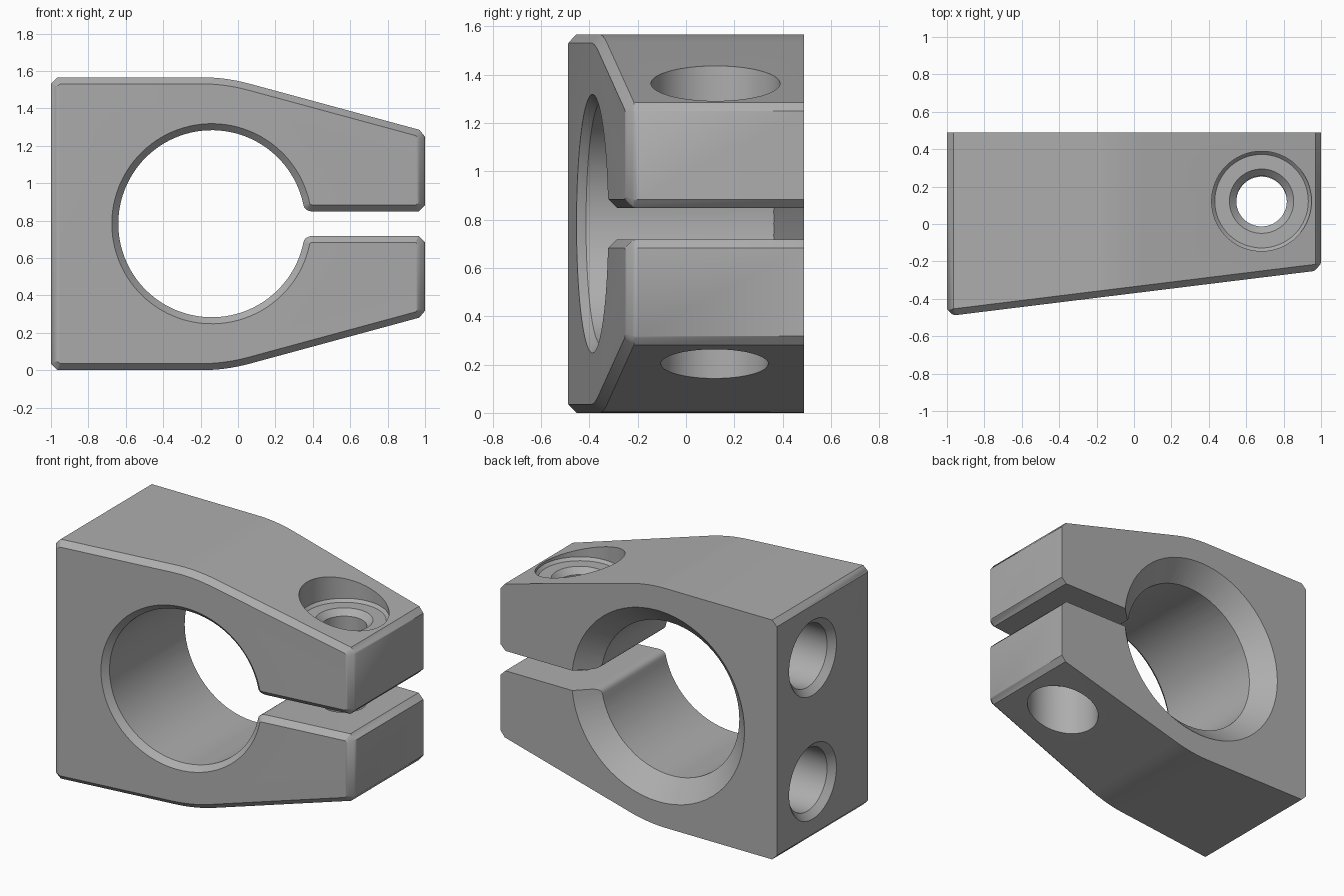
import bpy, bmesh
from math import sin, cos, pi, radians
from mathutils import Matrix, Vector

if "Cube" in bpy.data.objects:
    bpy.data.objects.remove(bpy.data.objects["Cube"], do_unlink=True)

CZ = 0.783            # mid height
BX, BR = -0.14, 0.50  # bore centre and radius
BACK = 0.488

grey = bpy.data.materials.new("machined grey")
grey.use_nodes = True
grey.diffuse_color = (0.42, 0.42, 0.42, 1)
grey.node_tree.nodes["Principled BSDF"].inputs["Base Color"].default_value = grey.diffuse_color


def link(name, bm):
    bmesh.ops.recalc_face_normals(bm, faces=bm.faces)
    mesh = bpy.data.meshes.new(name)
    bm.to_mesh(mesh)
    bm.free()
    obj = bpy.data.objects.new(name, mesh)
    mesh.materials.append(grey)
    bpy.context.collection.objects.link(obj)
    return obj


def curve(a, b, c, n):
    """Points of a quadratic curve from a to c, pulled towards b."""
    a, b, c = Vector(a), Vector(b), Vector(c)
    return [tuple(a * (1 - t) ** 2 + b * 2 * t * (1 - t) + c * t * t)
            for t in (i / n for i in range(n + 1))]


# Clamp outline: upper half from the bore, along the slot and round the outside
start, end, steps = pi, radians(11.5), 48
half = []
for i in range(steps):
    a = start + (end - start) * i / steps
    half.append((BX + BR * cos(a), BR * sin(a)))
half += curve((BX + BR * cos(end), BR * sin(end)), (0.357, 0.065), (0.405, 0.065), 5)
half += [(0.965, 0.065), (1, 0.10), (1, 0.465), (0.97, 0.502)]
half += curve((0.06, 0.749), (-0.067, CZ), (-0.20, CZ), 8)
half += [(-0.965, CZ), (-1, CZ - 0.035)]
outline = half + [(x, -z) for x, z in reversed(half[1:])]

# Clamp body with a slanted front
bm = bmesh.new()
front = [bm.verts.new((x, -0.493 + (x + 1) * 0.123, z + CZ)) for x, z in outline]
back = [bm.verts.new((x, BACK, z + CZ)) for x, z in outline]
front_face = bm.faces.new(front)
bm.faces.new(back[::-1])
for i in range(len(front)):
    j = (i + 1) % len(front)
    bm.faces.new((front[i], back[i], back[j], front[j]))
bmesh.ops.recalc_face_normals(bm, faces=bm.faces)

# Chamfer round the front, softened at the upright ends
bmesh.ops.bevel(bm, geom=list(front_face.edges), offset=0.035, segments=1,
                affect='EDGES', clamp_overlap=False)
upright = []
for e in bm.edges:
    p, q = (v.co for v in e.verts)
    if abs(p.z - q.z) > 0.2 and abs(p.x - q.x) < 0.01 and abs(p.x) > 0.9 and p.y < 0.3:
        upright.append(e)
bmesh.ops.bevel(bm, geom=upright, offset=0.012, segments=3, profile=0.5,
                affect='EDGES', clamp_overlap=False)
body = link("clamp_body", bm)


def cut(name, profile, place, axis='Z'):
    """Cut a turned shape, given as (radius, height) steps, out of the body."""
    bm = bmesh.new()
    n = 64
    rings = [[bm.verts.new((r * cos(2 * pi * k / n), r * sin(2 * pi * k / n), h))
              for k in range(n)] for r, h in profile]
    for low, high in zip(rings, rings[1:]):
        for k in range(n):
            m = (k + 1) % n
            bm.faces.new((low[k], low[m], high[m], high[k]))
    bm.faces.new(rings[0][::-1])
    bm.faces.new(rings[-1])
    turn = {'Z': Matrix(), 'X': Matrix.Rotation(pi / 2, 4, 'Y'),
            'Y': Matrix.Rotation(-pi / 2, 4, 'X')}[axis]
    bm.transform(Matrix.Translation(place) @ turn)
    cutter = link(name, bm)
    cutter.hide_render = True
    mod = body.modifiers.new(name, 'BOOLEAN')
    mod.operation = 'DIFFERENCE'
    mod.solver = 'EXACT'
    mod.object = cutter
    bpy.ops.object.modifier_apply(modifier=name)
    bpy.data.objects.remove(cutter, do_unlink=True)


bpy.context.view_layer.objects.active = body
body.select_set(True)

# Wide countersink at the back of the bore
cut("bore_countersink", [(BR - 0.02, -0.145), (BR + 0.145, 0.02)], (BX, BACK, CZ), 'Y')
# Screw hole: head recess, countersunk shank hole
cut("screw_recess", [(0.135, 0.77), (0.135, 1.22), (0.172, 1.257), (0.25, 1.257),
                     (0.267, 1.275), (0.267, 1.7)], (0.682, 0.122, 0))
# Lower jaw: wide hole from below, narrow hole above
cut("nut_recess", [(0.222, -0.1), (0.222, 0.5), (0.135, 0.55), (0.135, 0.78)], (0.682, 0.118, 0))
# Two blind mounting holes in the flat end
for z in (-0.405, 0.405):
    cut("mounting_hole", [(0.265, -0.02), (0.205, 0.04), (0.205, 0.33)], (-1, 0.118, CZ + z), 'X')

bpy.ops.object.shade_smooth_by_angle(angle=radians(30))
